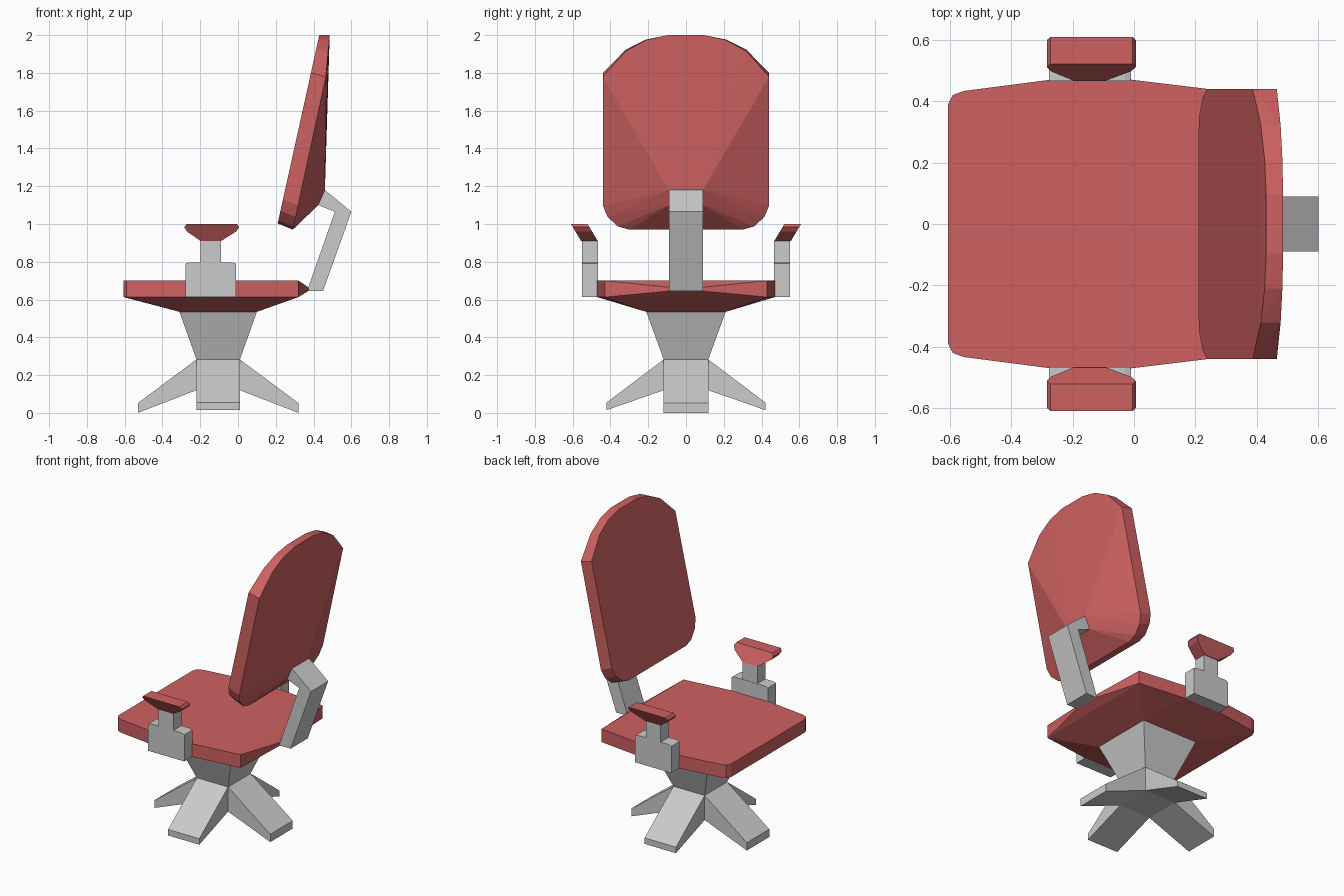
import bpy, bmesh, math

if "Cube" in bpy.data.objects:
    bpy.data.objects.remove(bpy.data.objects["Cube"])

red = bpy.data.materials.new("red_upholstery")
red.diffuse_color = (0.62, 0.12, 0.12, 1)
red.use_nodes = True
red.node_tree.nodes["Principled BSDF"].inputs["Base Color"].default_value = red.diffuse_color


def finish(name, bm, mat=None):
    bmesh.ops.recalc_face_normals(bm, faces=bm.faces)
    me = bpy.data.meshes.new(name)
    bm.to_mesh(me)
    bm.free()
    ob = bpy.data.objects.new(name, me)
    bpy.context.collection.objects.link(ob)
    if mat:
        me.materials.append(mat)
    return ob


def hull(name, pts, mat=None):
    """Flat-faced convex solid around the given points."""
    bm = bmesh.new()
    for p in pts:
        bm.verts.new(p)
    res = bmesh.ops.convex_hull(bm, input=bm.verts)
    loose = [v for v in bm.verts if not v.link_faces]
    bmesh.ops.delete(bm, geom=loose, context='VERTS')
    bmesh.ops.dissolve_limit(bm, angle_limit=math.radians(1), verts=bm.verts, edges=bm.edges)
    return finish(name, bm, mat)


def prism(name, profile, y0, y1, mat=None, shear=0.0):
    """XZ profile swept along y, leaning outward with height by shear."""
    bm = bmesh.new()
    zmin = min(z for _, z in profile)
    rings = [[bm.verts.new((x, y + shear * (z - zmin), z)) for x, z in profile] for y in (y0, y1)]
    bm.faces.new(rings[0])
    bm.faces.new(rings[1])
    n = len(profile)
    for i in range(n):
        j = (i + 1) % n
        bm.faces.new((rings[0][i], rings[0][j], rings[1][j], rings[1][i]))
    return finish(name, bm, mat)


def rect(x0, x1, y, z):
    return [(x, s * y, z) for x in (x0, x1) for s in (-1, 1)]


def both(pts):
    return [(x, s * y, z) for x, y, z in pts for s in (-1, 1)]


# Seat: cushion slab, sloping underside and wedge toward the back post
half = [(-0.605, 0.39), (-0.59, 0.42), (-0.555, 0.433), (-0.27, 0.47), (-0.01, 0.47), (0.32, 0.43)]
hull("seat", both([(x, y, z) for x, y in half for z in (0.613, 0.70)])
     + rect(-0.31, 0.10, 0.21, 0.535)
     + both([(0.372, 0.09, 0.645), (0.372, 0.09, 0.665)]), red)

# Pedestal and hub
hull("pedestal", rect(-0.31, 0.10, 0.21, 0.535) + rect(-0.22, 0.01, 0.118, 0.283))
hull("base_hub", rect(-0.22, 0.01, 0.118, 0.283) + rect(-0.22, 0.01, 0.118, 0.12))

# Four sloping feet
cx = -0.105
for s, side in ((-1, "minus"), (1, "plus")):
    hull("foot_x_" + side, both([(cx + s * r, 0.118, z) for r, z in
         ((0.115, 0.283), (0.115, 0.12), (0.425, 0.052), (0.425, 0.0))]))
    hull("foot_y_" + side, [(x, s * r, z) for x in (-0.22, 0.01) for r, z in
         ((0.118, 0.283), (0.118, 0.12), (0.42, 0.055), (0.42, 0.015))])

# Bent post carrying the backrest
prism("back_post", [(0.365, 0.645), (0.45, 0.645), (0.60, 1.065), (0.46, 1.18),
                    (0.425, 1.10), (0.513, 1.065)], -0.09, 0.09)

# Backrest: arched leaning slab with a bulged rear
outline = [(0.30, 1.003), (0.36, 1.02), (0.415, 1.07), (0.44, 1.13), (0.44, 1.80),
           (0.32, 1.922), (0.21, 1.977), (0.095, 2.0)]
pts = []
for y, z in outline:
    pts.append((0.21 + 0.221 * (z - 1.003), y, z))
    zb = z - 0.033 if z < 1.5 else z - 0.02 * (2.0 - z) / 0.2
    xb = 0.29 + 0.216 * (zb - 0.97) if zb < 1.79 else 0.465 + 0.093 * (zb - 1.78)
    pts.append((xb, y, zb))
pts += [(0.46, 0.09, 1.18), (0.425, 0.09, 1.10)]
hull("backrest", both(pts), red)

# Armrests, mirrored left and right
for s, side in ((-1, "front"), (1, "rear")):
    prism("arm_bracket_" + side, [(-0.277, 0.613), (-0.01, 0.613), (-0.01, 0.79), (-0.03, 0.797),
                                  (-0.257, 0.797), (-0.277, 0.79)], s * 0.465, s * 0.55)
    prism("arm_stem_" + side, [(-0.198, 0.79), (-0.09, 0.79), (-0.09, 0.91), (-0.198, 0.91)],
          s * 0.467, s * 0.55)
    prism("arm_pad_" + side, [(-0.198, 0.91), (-0.09, 0.91), (-0.01, 0.96), (0.006, 0.983), (-0.005, 1.0),
                              (-0.272, 1.0), (-0.284, 0.983), (-0.27, 0.96)],
          s * 0.467, s * 0.555, red, s * 0.6)
